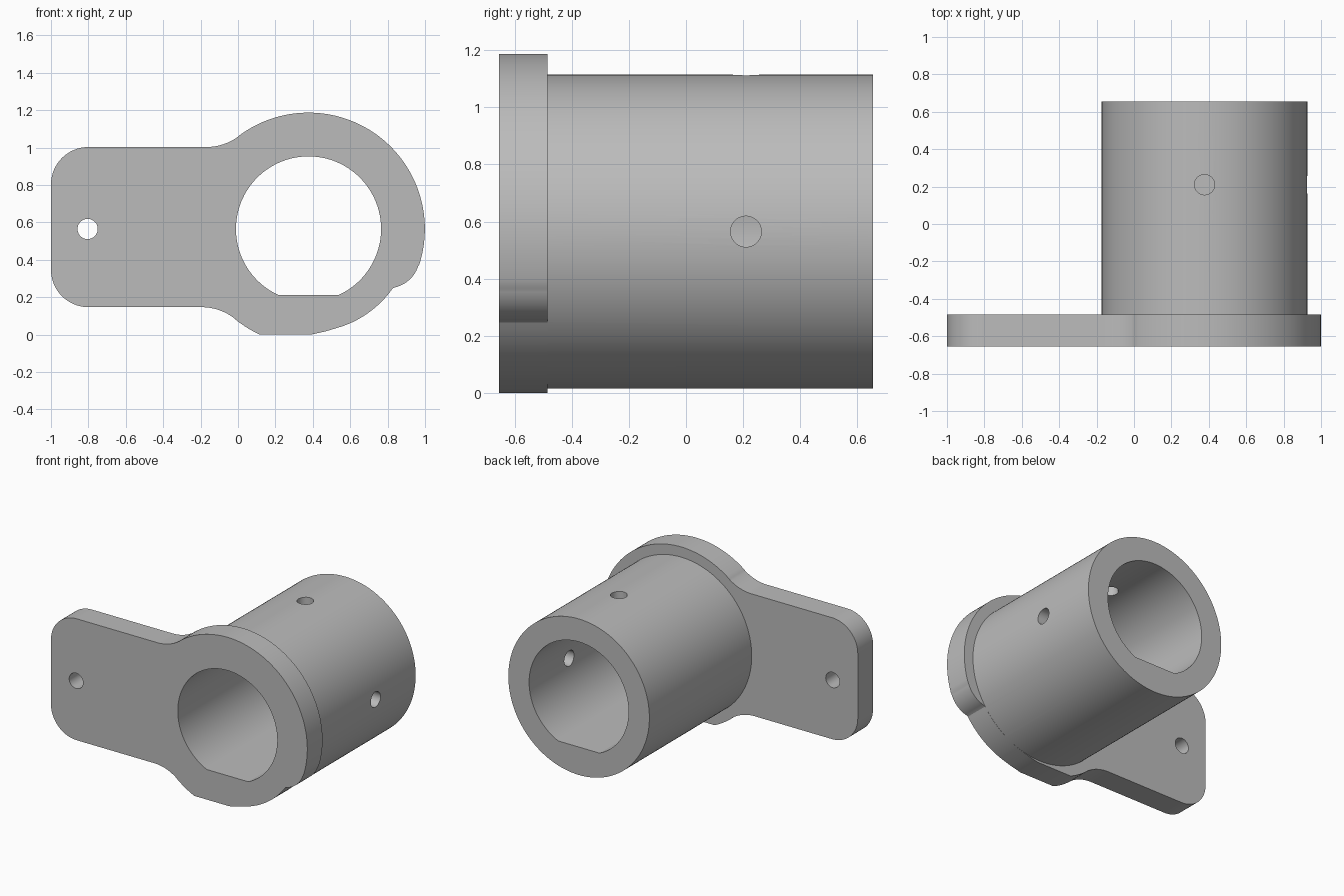
import bpy
import bmesh
from math import radians, cos, sin
from mathutils import Matrix, Vector

if "Cube" in bpy.data.objects:
    bpy.data.objects.remove(bpy.data.objects["Cube"], do_unlink=True)

CX, CZ = 0.377, 0.565              # axis of the tube
FRONT, STEP, BACK = -0.655, -0.485, 0.655
FLANGE_R, TUBE_R, BORE_R, HOLE_R = 0.622, 0.55, 0.388, 0.054

grey = bpy.data.materials.new("plain grey")
grey.use_nodes = True
colour = (0.5, 0.5, 0.5, 1)
grey.diffuse_color = colour
for node in grey.node_tree.nodes:
    if node.type == 'BSDF_PRINCIPLED':
        node.inputs["Base Color"].default_value = colour


def arc(x, z, r, start, end, steps):
    angles = [radians(start + (end - start) * i / steps) for i in range(steps + 1)]
    return [(x + r * cos(a), z + r * sin(a)) for a in angles]


def circle(x, z, r, steps):
    return arc(x, z, r, 0, 360, steps)[:-1]


def finish(name, bm):
    bmesh.ops.recalc_face_normals(bm, faces=bm.faces[:])
    mesh = bpy.data.meshes.new(name)
    bm.to_mesh(mesh)
    bm.free()
    mesh.materials.append(grey)
    obj = bpy.data.objects.new(name, mesh)
    bpy.context.collection.objects.link(obj)
    return obj


def prism(name, outline, y0, y1):
    """Extrude an (x, z) outline along y."""
    bm = bmesh.new()
    face = bm.faces.new([bm.verts.new((x, y0, z)) for x, z in outline])
    out = bmesh.ops.extrude_face_region(bm, geom=[face], use_keep_orig=True)
    moved = [g for g in out["geom"] if isinstance(g, bmesh.types.BMVert)]
    bmesh.ops.translate(bm, verts=moved, vec=Vector((0, y1 - y0, 0)))
    return finish(name, bm)


def rod(name, centre, axis):
    """Short round cutter along a given axis."""
    bm = bmesh.new()
    turn = Vector((0, 0, 1)).rotation_difference(Vector(axis)).to_matrix().to_4x4()
    bmesh.ops.create_cone(bm, cap_ends=True, segments=48, radius1=HOLE_R,
                          radius2=HOLE_R, depth=0.6,
                          matrix=Matrix.Translation(centre) @ turn)
    return finish(name, bm)


def combine(target, other, operation):
    other.hide_render = True
    mod = target.modifiers.new(operation.lower(), 'BOOLEAN')
    mod.operation = operation
    mod.solver = 'EXACT'
    mod.object = other
    bpy.context.view_layer.objects.active = target
    bpy.ops.object.modifier_apply(modifier=mod.name)
    bpy.data.objects.remove(other, do_unlink=True)


# Mounting plate blending into a round flange, notched at the lower right
outline = [(0.39, 0), (0.47, 0.018)]
outline += arc(CX, CZ, TUBE_R + 0.001, -71, -35.3, 16)
outline += arc(0.80, 0.42, 0.172, -77, -18.9, 14)
outline += arc(CX, CZ, FLANGE_R, -18, 126.9, 64)
outline += arc(-0.17, 1.293, 0.29, -54, -90, 12)
outline += arc(-0.80, 0.803, 0.20, 90, 180, 20)
outline += arc(-0.80, 0.347, 0.20, 180, 270, 20)
outline += arc(-0.196, -0.143, 0.29, 90, 52, 12)
outline += arc(CX, CZ, FLANGE_R, 231, 245.3, 8)[:-1] + [(0.118, 0)]
body = prism("flanged_tube", outline, FRONT, STEP)

# Tube behind the flange
tube = prism("tube", circle(CX, CZ, TUBE_R, 144), FRONT + 0.08, BACK)
combine(body, tube, 'UNION')

# Bore with a flat floor, running right through
bore = prism("bore_cutter", arc(CX, CZ, BORE_R, -65.5, 245.5, 120), FRONT - 0.1, BACK + 0.1)
combine(body, bore, 'DIFFERENCE')

# Screw hole in the plate, and cross holes in the top and left of the tube
for name, centre, axis in (
        ("plate_hole_cutter", (-0.804, FRONT, CZ), (0, 1, 0)),
        ("top_hole_cutter", (CX, 0.21, 1.05), (0, 0, 1)),
        ("side_hole_cutter", (0.87, 0.21, CZ), (1, 0, 0))):
    combine(body, rod(name, centre, axis), 'DIFFERENCE')

# Smooth curved walls, keeping the rims sharp
bpy.ops.object.select_all(action='DESELECT')
body.select_set(True)
bpy.context.view_layer.objects.active = body
bpy.ops.object.shade_smooth_by_angle(angle=radians(25))
